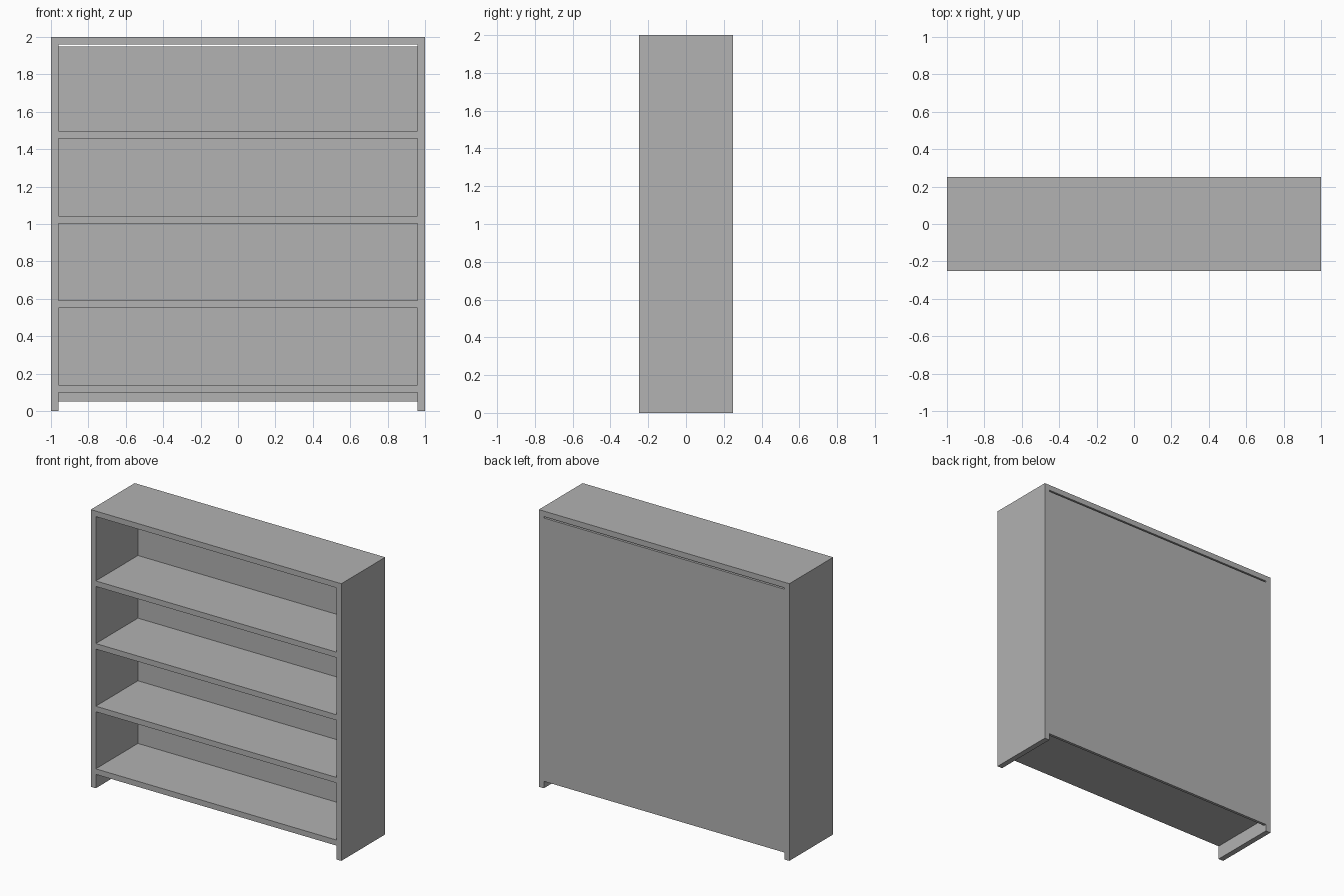
import bpy

cube = bpy.data.objects.get("Cube")
if cube:
    bpy.data.objects.remove(cube, do_unlink=True)

GREY = (0.445, 0.445, 0.445, 1.0)
mat = bpy.data.materials.new("plain grey")
mat.use_nodes = True
mat.diffuse_color = GREY
mat.node_tree.nodes["Principled BSDF"].inputs["Base Color"].default_value = GREY

# Overall sizes
HALF_W, HALF_D, HEIGHT = 1.0, 0.25, 2.0
BOARD, BACK = 0.04, 0.02
INNER = HALF_W - BOARD


def board(name, low, high):
    """Box between two opposite corners."""
    size = [b - a for a, b in zip(low, high)]
    centre = [(a + b) / 2 for a, b in zip(low, high)]
    bpy.ops.mesh.primitive_cube_add(size=1, location=centre)
    obj = bpy.context.object
    obj.name = name
    obj.scale = size
    bpy.ops.object.transform_apply(location=False, rotation=False, scale=True)
    obj.data.materials.append(mat)
    return obj


# Side panels, running to the floor as legs
for name, x in (("right_side", -HALF_W), ("left_side", INNER)):
    board(name, (x, -HALF_D, 0), (x + BOARD, HALF_D, HEIGHT))

# Top board between the sides
board("top_board", (-INNER, -HALF_D, HEIGHT - BOARD), (INNER, HALF_D, HEIGHT))

# Evenly spaced shelves, stopping at the back panel
for i in range(4):
    z = 0.10 + i * 0.452
    board(f"shelf_{i + 1}", (-INNER, -HALF_D, z), (INNER, HALF_D - BACK, z + BOARD))

# Thin back panel, with a narrow gap under the top board
board("back_panel", (-INNER, HALF_D - BACK, 0.05), (INNER, HALF_D, 1.95))
